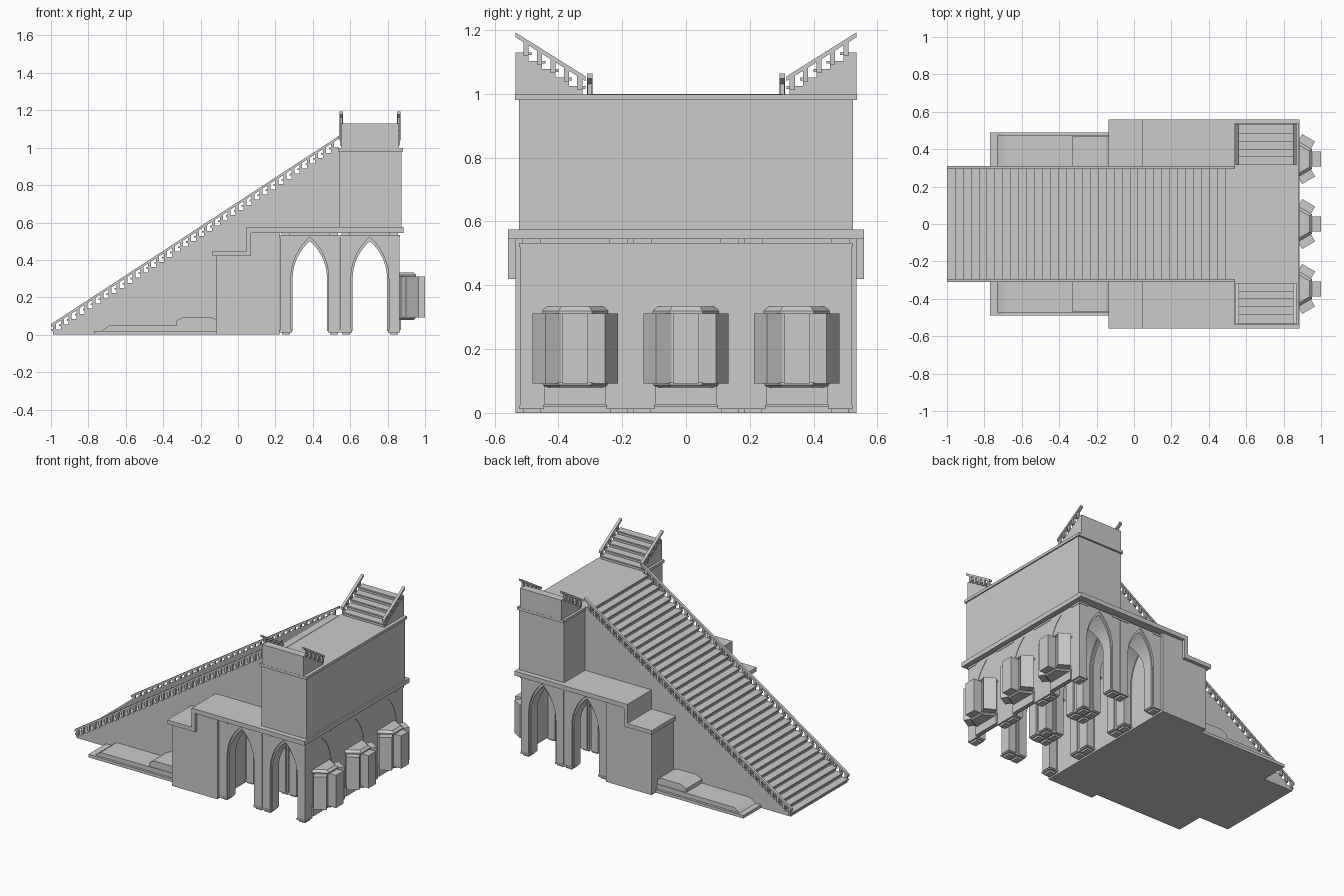
import bpy, bmesh, math

if "Cube" in bpy.data.objects:
    bpy.data.objects.remove(bpy.data.objects["Cube"])


def add(bm, pts, axis, a, b):
    """Extrude a 2D profile along an axis from a to b."""
    def place(p, t):
        return {'x': (t, p[0], p[1]), 'y': (p[0], t, p[1]), 'z': (p[0], p[1], t)}[axis]
    lo = [bm.verts.new(place(p, a)) for p in pts]
    hi = [bm.verts.new(place(p, b)) for p in pts]
    bm.faces.new(lo)
    bm.faces.new(hi[::-1])
    n = len(pts)
    for i in range(n):
        bm.faces.new((lo[i], hi[i], hi[(i + 1) % n], lo[(i + 1) % n]))


def rect(x0, x1, y0, y1):
    return [(x0, y0), (x1, y0), (x1, y1), (x0, y1)]


def box(bm, x0, x1, y0, y1, z0, z1):
    add(bm, rect(x0, x1, y0, y1), 'z', z0, z1)


def finish(name, bm):
    bmesh.ops.recalc_face_normals(bm, faces=bm.faces[:])
    me = bpy.data.meshes.new(name)
    bm.to_mesh(me)
    bm.free()
    ob = bpy.data.objects.new(name, me)
    bpy.context.collection.objects.link(ob)
    return ob


def prism(name, pts, axis, a, b):
    bm = bmesh.new()
    add(bm, pts, axis, a, b)
    return finish(name, bm)


def arch(w, spring, apex, base, c=0.0, n=9):
    """Pointed arch outline of half width w."""
    h = apex - spring
    r = (w * w + h * h) / (2 * w)
    end = math.asin(h / r)
    right = [(w - r + r * math.cos(end * i / n), spring + r * math.sin(end * i / n))
             for i in range(n)]
    pts = [(w, base)] + right + [(0, apex)]
    pts += [(-x, z) for x, z in right[::-1]] + [(-w, base)]
    return [(c + x, z) for x, z in pts]


def flight(name, axis, u0, z0, n, run, rise, foot, a, b, s=1):
    """Stairs with nosed treads, plus a sloping balustrade on both sides."""
    pts = [(u0, z0)]
    for i in range(n):
        u, z = u0 + i * run, z0 + (i + 1) * rise
        pts += [(u, z - 0.009), (u - 0.01, z - 0.009), (u - 0.01, z), (u + run, z)]
    pts += foot
    prism(name + "_steps", [(s * u, z) for u, z in pts], axis, a, b)
    bm = bmesh.new()
    k = rise / run
    end = u0 + n * run
    for c in (a, b):
        line = lambda u, d: (s * u, z0 + (u - u0) * k + d)
        add(bm, [line(u0 - 0.01, 0.048), line(end, 0.048), line(end, 0.063),
                 line(u0 - 0.01, 0.063)], axis, c - 0.009, c + 0.009)
        for i in range(n):
            u = u0 + i * run
            z = z0 + (i + 1) * rise - 0.012
            add(bm, [(s * u, z), (s * (u + 0.016), z), line(u + 0.016, 0.05), line(u, 0.05)],
                axis, c - 0.007, c + 0.007)
    finish(name + "_balustrade", bm)


# Grand staircase, hollowed out over the arcade
flight("main_stair", 'y', -0.99, 0, 36, 0.0425, 1.0 / 36,
       [(0.54, 0.56), (0.22, 0.56), (0.22, 0)], -0.302, 0.302)

# Upper hall with its coping
bm = bmesh.new()
box(bm, 0.54, 0.875, -0.523, 0.523, 0.56, 0.98)
finish("upper_hall", bm)
bm = bmesh.new()
box(bm, 0.535, 0.883, -0.536, 0.536, 0.98, 0.998)
finish("hall_coping", bm)

# Small flights on the hall roof, rising outwards
for s, side in ((1, "back"), (-1, "front")):
    flight(side + "_roof_stair", 'x', 0.325, 0.998, 5, 0.042, 0.0264,
           [(0.535, 0.998)], 0.552, 0.86, s)

# Solid lower block and the stepped terrace slab
prism("lower_block", [(-0.118, 0), (0.222, 0), (0.222, 0.55), (0.06, 0.55), (0.06, 0.43),
                      (-0.118, 0.43)], 'y', -0.535, 0.535)
prism("terrace_slab", [(-0.135, 0.42), (0.07, 0.42), (0.07, 0.545), (0.885, 0.545),
                       (0.885, 0.575), (0.045, 0.575), (0.045, 0.447), (-0.135, 0.447)],
      'y', -0.558, 0.558)

# Low plinths beside the staircase
prism("plinth_base", rect(-0.77, -0.11, 0, 0.02), 'y', -0.49, 0.49)
prism("plinth_top", [(-0.73, 0.02), (-0.11, 0.02), (-0.11, 0.05), (-0.69, 0.048),
                     (-0.71, 0.035)], 'y', -0.475, 0.475)
prism("plinth_raised_part", [(-0.33, 0.045), (-0.11, 0.045), (-0.11, 0.08), (-0.15, 0.095),
                             (-0.29, 0.095), (-0.33, 0.075)], 'y', -0.47, 0.47)

# One vaulted bay: block cut by crossing pointed arches, with moulded rims
HX, HY = 0.159, 0.1735
bm = bmesh.new()
box(bm, -HX, HX, -HY, HY, 0.02, 0.532)
bay = finish("vaulted_bay", bm)
small_y, wide_y = arch(0.092, 0.3, 0.5, -0.1), arch(0.101, 0.3, 0.522, -0.1)
small_x, wide_x = arch(0.094, 0.3, 0.498, -0.1), arch(0.103, 0.3, 0.515, -0.1)
cuts = [(small_y, 'y', -0.3, 0.3), (small_x, 'x', -0.3, 0.3)]
for wide, ax, h in ((wide_y, 'y', HY), (wide_x, 'x', HX)):
    cuts += [(wide, ax, -0.3, -h + 0.012), (wide, ax, h - 0.012, 0.3)]
cutters = []
for c in cuts:
    cut = prism("arch_cutter", *c)
    cut.hide_render = True
    cutters.append(cut)
    m = bay.modifiers.new("cut", 'BOOLEAN')
    m.operation, m.solver, m.object = 'DIFFERENCE', 'EXACT', cut
deps = bpy.context.evaluated_depsgraph_get()
mesh = bpy.data.meshes.new_from_object(bay.evaluated_get(deps))
for ob in [bay] + cutters:
    bpy.data.objects.remove(ob)

# Stepped feet and capitals for the four corners of a bay
bm = bmesh.new()
box(bm, -HX + 0.02, HX - 0.02, -HY + 0.02, HY - 0.02, 0.53, 0.548)
for sx in (-1, 1):
    for sy in (-1, 1):
        for z0, z1, i in ((0.012, 0.024, -0.002), (0, 0.012, 0.009),
                          (0.52, 0.533, -0.003), (0.533, 0.547, 0.008)):
            xs = sorted((sx * (HX - i), sx * (0.098 + i)))
            ys = sorted((sy * (HY - i), sy * (0.1 + i)))
            box(bm, *xs, *ys, z0, z1)
trim_ob = finish("bay_trim", bm)
trim = trim_ob.data
bpy.data.objects.remove(trim_ob)

for x in (0.384, 0.705):
    for y in (-0.347, 0, 0.347):
        for name, data in (("vaulted_bay", mesh), ("bay_trim", trim)):
            ob = bpy.data.objects.new(name, data)
            ob.location = (x, y, 0)
            bpy.context.collection.objects.link(ob)


# Oriel windows filling the arches on the right side
def half_hex(bm, y, levels):
    rings = []
    for z, ap in levels:
        r = ap / math.cos(math.pi / 6)
        rings.append([bm.verts.new((0.862 + r * math.cos(t), y + r * math.sin(t), z))
                      for t in (math.radians(d) for d in (-90, -30, 30, 90))])
    bm.faces.new(rings[0])
    bm.faces.new(rings[-1])
    for p, q in zip(rings, rings[1:]):
        for i in range(4):
            j = (i + 1) % 4
            bm.faces.new((p[i], p[j], q[j], q[i]))


for y in (-0.347, 0, 0.347):
    prism("arch_infill", arch(0.103, 0.3, 0.515, 0.02, y), 'x', 0.85, 0.861)
    bm = bmesh.new()
    box(bm, 0.855, 0.872, y - 0.096, y + 0.096, 0.025, 0.082)
    finish("oriel_sill", bm)
    bm = bmesh.new()
    half_hex(bm, y, [(0.08, 0.08), (0.088, 0.088), (0.095, 0.088), (0.095, 0.078),
                     (0.312, 0.078), (0.312, 0.09), (0.32, 0.09), (0.334, 0.075)])
    finish("oriel_body", bm)
    bm = bmesh.new()
    for t in (-math.pi / 3, 0, math.pi / 3):
        c, s = math.cos(t), math.sin(t)
        add(bm, [(0.868 + u * c - v * s, y + u * s + v * c)
                 for u, v in rect(0.06, 0.131, -0.04, 0.04)], 'z', 0.092, 0.312)
    finish("oriel_window_boxes", bm)
